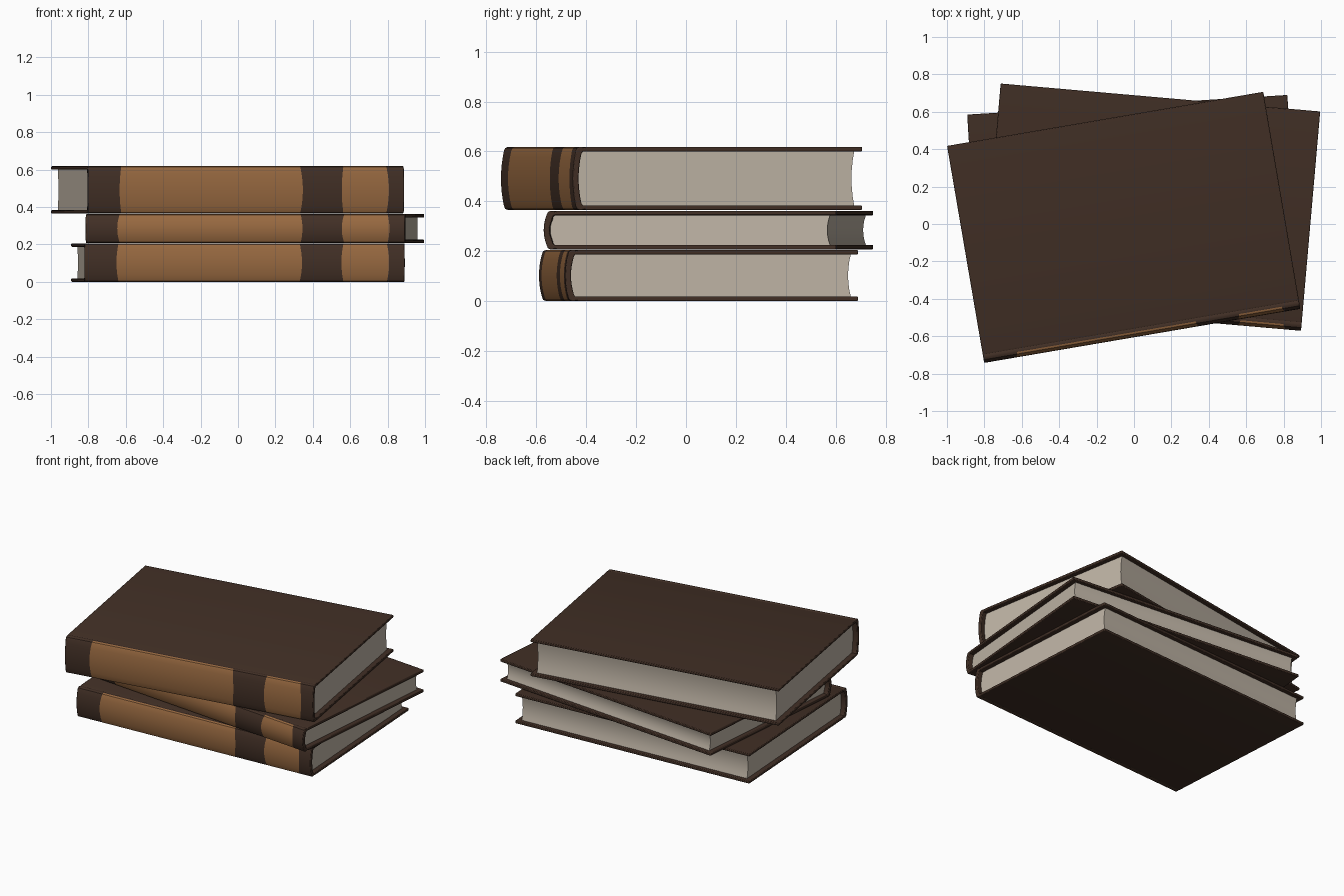
import bpy
import bmesh
from math import radians
from mathutils import Matrix

if "Cube" in bpy.data.objects:
    bpy.data.objects.remove(bpy.data.objects["Cube"], do_unlink=True)


def material(name, rgb):
    m = bpy.data.materials.new(name)
    m.use_nodes = True
    m.diffuse_color = (*rgb, 1)
    m.node_tree.nodes["Principled BSDF"].inputs["Base Color"].default_value = (*rgb, 1)
    return m


LEATHER = material("dark brown leather", (0.054, 0.029, 0.019))
TAN = material("tan spine panel", (0.315, 0.142, 0.052))
PAPER = material("aged paper", (0.53, 0.465, 0.385))

LENGTH, DEPTH, BOARD = 1.715, 1.177, 0.018
FRONT, BACK = -DEPTH / 2, DEPTH / 2
END = LENGTH / 2
# Spine panel borders along the length, with the way each border bows
STATIONS = [(-END, 0), (-0.675, -1), (0.295, 1), (0.53, -1), (0.762, 1), (END, 0)]
PANELS = (1, 3)


def mirrored(half):
    return half + [(y, -z) for y, z in reversed(half[:-1])]


def outer_profile(h):
    half = [(BACK, h), (FRONT + 0.055, h), (FRONT + 0.046, h - 0.003), (FRONT + 0.037, h),
            (FRONT + 0.028, h), (FRONT + 0.017, h - 0.005), (FRONT + 0.012, h - 0.016)]
    half += [(FRONT + 0.012 * u * u, u * (h - 0.016)) for u in (0.75, 0.5, 0.25, 0)]
    return mirrored(half)


def inner_profile(h):
    hi = h - BOARD
    half = [(BACK, hi), (FRONT + 0.055, hi), (FRONT + 0.050, hi), (FRONT + 0.046, hi),
            (FRONT + 0.042, hi), (FRONT + 0.036, hi - 0.007), (FRONT + 0.033, hi - 0.02)]
    half += [(FRONT + 0.024 + 0.009 * u * u, u * (hi - 0.02)) for u in (0.75, 0.5, 0.25, 0)]
    return mirrored(half)


def finish(bm, name, mats, place):
    bmesh.ops.recalc_face_normals(bm, faces=bm.faces)
    mesh = bpy.data.meshes.new(name)
    bm.to_mesh(mesh)
    bm.free()
    for m in mats:
        mesh.materials.append(m)
    ob = bpy.data.objects.new(name, mesh)
    bpy.context.collection.objects.link(ob)
    ob.matrix_world = place
    bpy.ops.object.select_all(action="DESELECT")
    ob.select_set(True)
    bpy.context.view_layer.objects.active = ob
    bpy.ops.object.shade_smooth_by_angle(angle=radians(35))
    return ob


def make_cover(name, h, place):
    outer, inner = outer_profile(h), inner_profile(h)
    loop = outer + inner[::-1]
    n, count = len(outer), len(loop)
    bm = bmesh.new()
    rows = []
    for x, bow in STATIONS:
        rows.append([bm.verts.new((x + bow * 0.012 * (1 - (z / h) ** 2)
                                   if y < FRONT + 0.03 else x, y, z)) for y, z in loop])
    # Skin of the boards and spine, with panels on the outside of the spine
    for s in range(len(rows) - 1):
        a, b = rows[s], rows[s + 1]
        for i in range(count):
            j = (i + 1) % count
            f = bm.faces.new((a[i], a[j], b[j], b[i]))
            on_spine = j < n and max(loop[i][0], loop[j][0]) < FRONT + 0.03
            f.material_index = int(on_spine and s in PANELS)
    # Ends of the boards and spine
    for r in (rows[0], rows[-1]):
        for i in range(n - 1):
            bm.faces.new((r[i], r[i + 1], r[count - 2 - i], r[count - 1 - i]))
    ob = finish(bm, name, (LEATHER, TAN), place)
    bev = ob.modifiers.new("soft edges", "BEVEL")
    bev.width, bev.segments = 0.004, 2
    bev.limit_method, bev.angle_limit = "ANGLE", radians(50)


def make_pages(name, h, place):
    hi = h - BOARD
    # Rounded against the spine, hollowed along the fore edge
    profile = inner_profile(h)[4:-4]
    profile += [(BACK - 0.027 - 0.011 * (1 - t * t), t * hi)
                for t in (-1, -0.67, -0.33, 0, 0.33, 0.67, 1)]
    bm = bmesh.new()
    ends = [[bm.verts.new((x, y, z)) for y, z in profile]
            for x in (0.033 - END, END - 0.033)]
    a, b = ends
    for i in range(len(profile)):
        j = (i + 1) % len(profile)
        bm.faces.new((a[i], a[j], b[j], b[i]))
    for e in ends:
        bm.faces.new(e)
    finish(bm, name, (PAPER,), place)


# Name, centre x and y, bottom, top, turn in degrees
BOOKS = [("bottom_book", 0.0, 0.05, 0.0, 0.205, 3.5),
         ("middle_book", 0.09, 0.09, 0.207, 0.362, -5.0),
         ("top_book", -0.055, -0.018, 0.365, 0.618, 9.7)]
for name, x, y, low, high, turn in BOOKS:
    place = Matrix.Translation((x, y, (low + high) / 2)) @ Matrix.Rotation(radians(turn), 4, "Z")
    make_cover(name + "_cover", (high - low) / 2, place)
    make_pages(name + "_pages", (high - low) / 2, place)
